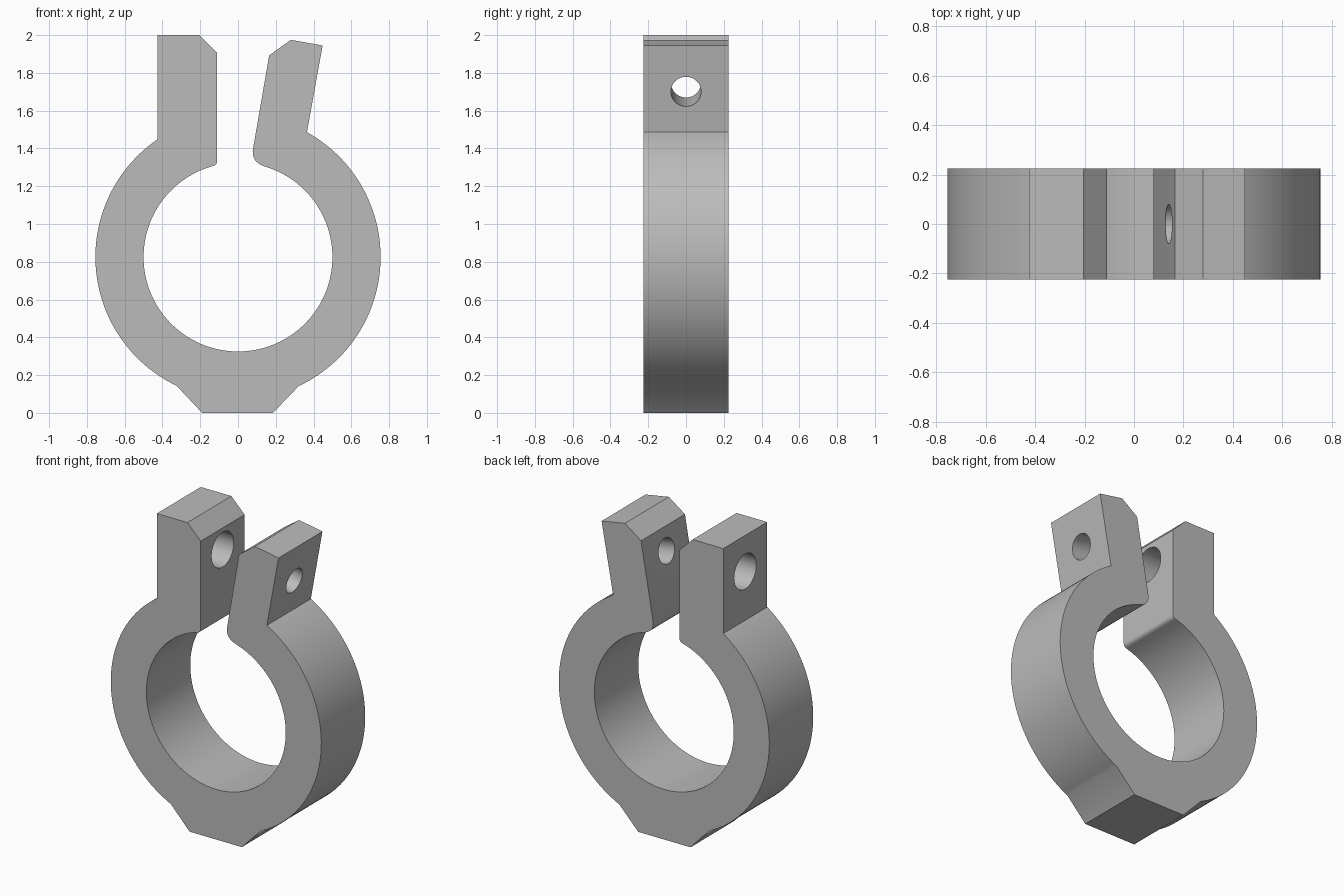
import bpy
import bmesh
from math import atan2, cos, sin, radians, pi
from mathutils import Vector

cube = bpy.data.objects.get("Cube")
if cube:
    bpy.data.objects.remove(cube, do_unlink=True)

RING_Z, OUTER, INNER, HALF_DEPTH = 0.825, 0.755, 0.5, 0.225

grey = bpy.data.materials.new("plain grey")
grey.use_nodes = True
colour = (0.5, 0.5, 0.5, 1)
grey.diffuse_color = colour
grey.node_tree.nodes["Principled BSDF"].inputs["Base Color"].default_value = colour


def angle(x, z):
    return atan2(z - RING_Z, x)


def arc(radius, start, end, steps):
    """Points on the ring, from one angle to another."""
    return [(radius * cos(a), RING_Z + radius * sin(a))
            for a in (start + (end - start) * i / steps for i in range(steps + 1))]


def rounded(a, corner, b, steps=8):
    """Soft corner between two points, both ends included."""
    a, corner, b = Vector(a), Vector(corner), Vector(b)
    return [tuple(a * (1 - t) ** 2 + corner * 2 * t * (1 - t) + b * t * t)
            for t in (i / steps for i in range(steps + 1))]


def drill(target, name, x, z, radius, tilt):
    """Round bolt hole through a lug, tilted about the y axis."""
    bpy.ops.mesh.primitive_cylinder_add(vertices=48, radius=radius, depth=0.5,
                                        location=(x, 0, z),
                                        rotation=(0, pi / 2 + tilt, 0))
    cutter = bpy.context.object
    cutter.name = name
    cutter.data.materials.append(grey)
    cutter.hide_render = True
    cutter.hide_set(True)
    mod = target.modifiers.new(name, "BOOLEAN")
    mod.operation, mod.solver, mod.object = "DIFFERENCE", "EXACT", cutter
    return cutter


# Outline of the clamp: ring, two lugs and the flat foot
right_lip = rounded((0.08, 1.4), (0.066, 1.325), (0.15, 1.302))
left_lip = rounded((-0.133, 1.307), (-0.11, 1.313), (-0.11, 1.335))
outline = arc(OUTER, angle(0.322, 0.142), angle(0.365, 1.486), 56)
outline += [(0.448, 1.945), (0.28, 1.975), (0.165, 1.893)]
outline += right_lip
outline += arc(INNER, angle(*right_lip[-1]), angle(*left_lip[0]) - 2 * pi, 96)[1:-1]
outline += left_lip
outline += [(-0.11, 1.905), (-0.205, 2), (-0.425, 2)]
outline += arc(OUTER, angle(-0.425, 1.449), angle(-0.325, 0.143) + 2 * pi, 56)
outline += [(-0.19, 0), (0.185, 0)]

bm = bmesh.new()
front = bm.faces.new([bm.verts.new((x, -HALF_DEPTH, z)) for x, z in outline])
back = bmesh.ops.extrude_face_region(bm, geom=[front])["geom"]
bmesh.ops.translate(bm, vec=(0, 2 * HALF_DEPTH, 0),
                    verts=[g for g in back if isinstance(g, bmesh.types.BMVert)])
bmesh.ops.recalc_face_normals(bm, faces=bm.faces)
mesh = bpy.data.meshes.new("clamp_ring")
bm.to_mesh(mesh)
bm.free()
mesh.materials.append(grey)
clamp = bpy.data.objects.new("clamp_ring", mesh)
bpy.context.collection.objects.link(clamp)

# Bolt holes: wide in the upright lug, narrow in the leaning lug
cutters = [drill(clamp, "wide_hole", -0.27, 1.765, 0.113, 0),
           drill(clamp, "narrow_hole", 0.27, 1.725, 0.08, radians(10.3))]

# Cut the holes, then smooth the curved walls
bpy.ops.object.select_all(action="DESELECT")
bpy.context.view_layer.objects.active = clamp
clamp.select_set(True)
for mod in list(clamp.modifiers):
    bpy.ops.object.modifier_apply(modifier=mod.name)
for cutter in cutters:
    bpy.data.objects.remove(cutter, do_unlink=True)
bpy.ops.object.shade_smooth_by_angle(angle=radians(25))
